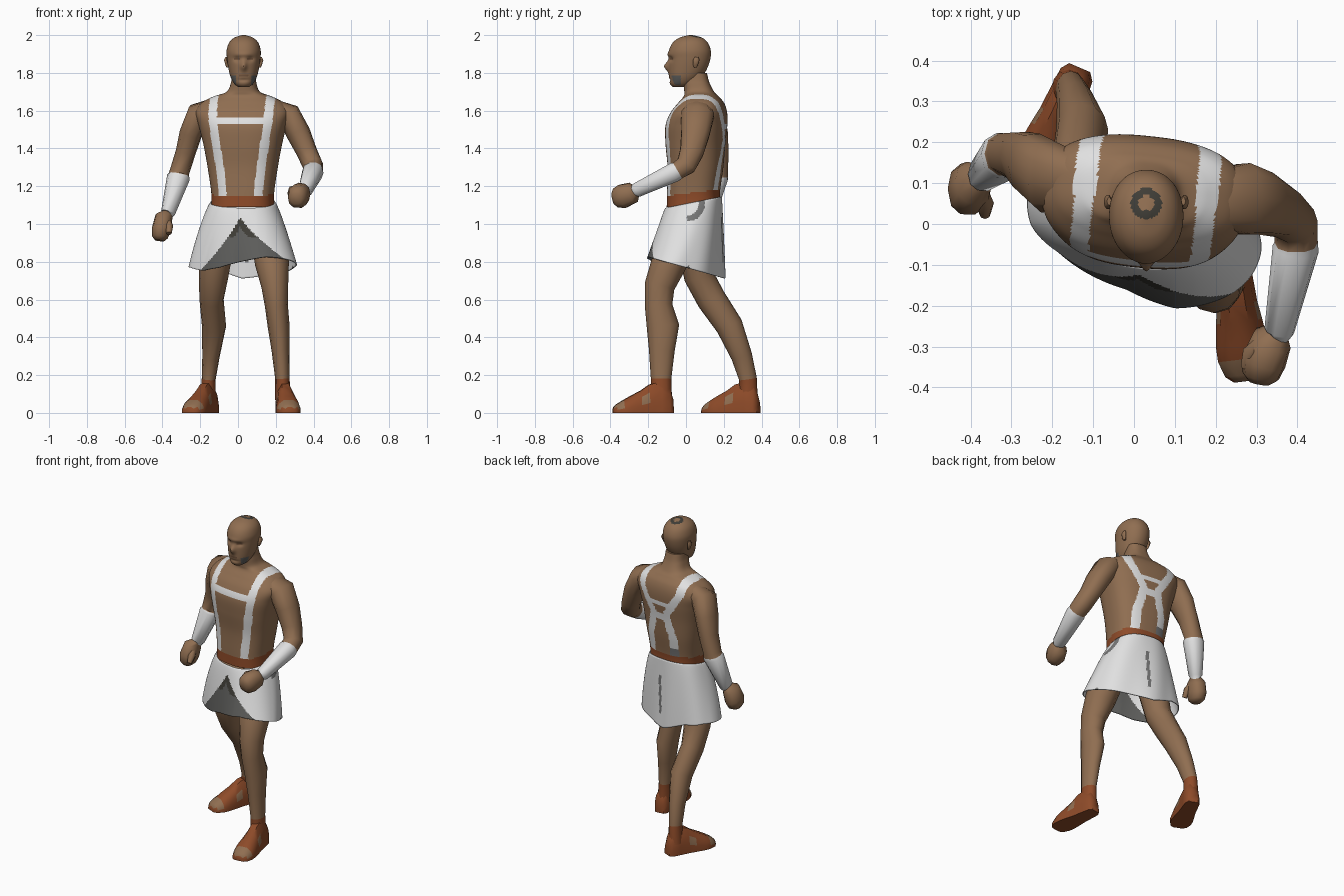
import bpy, bmesh, math
from mathutils import Vector, Matrix

if "Cube" in bpy.data.objects:
    bpy.data.objects.remove(bpy.data.objects["Cube"])
exp = math.exp

def material(name, c):
    m = bpy.data.materials.new(name)
    m.diffuse_color = (*c, 1)
    m.use_nodes = True
    m.node_tree.nodes["Principled BSDF"].inputs["Base Color"].default_value = m.diffuse_color
    return m

MATS = [material("skin", (.28, .157, .083)), material("white cloth", (.75, .75, .75)),
        material("leather", (.27, .07, .022)), material("inner cloth", (.11, .11, .105)),
        material("grey trim", (.18, .18, .18)), material("dark detail", (.05, .047, .038)),
        material("dark skin", (.17, .09, .048))]
SKIN, WHITE, LEATHER, INNER, GREY, DARK, SHADE = range(7)

def clamp(v):
    return max(0, min(1, v))

def lerp_table(t, pts):
    for (a, va), (b, vb) in zip(pts, pts[1:]):
        if a <= t <= b:
            return va + (vb - va) * (t - a) / (b - a)
    return pts[0][1] if t < pts[0][0] else pts[-1][1]

def unit(t, p):
    c, s = math.cos(t), math.sin(t)
    return math.copysign(abs(c) ** (2 / p), c), math.copysign(abs(s) ** (2 / p), s)

def skin_rings(name, rings, rule, closed=True, deform=None, angle=50):
    """Join rings of points into a surface and colour each face by rule."""
    bm = bmesh.new()
    vs = [[bm.verts.new(deform(p) if deform else p) for p in r] for r in rings]
    n = len(rings[0])
    seg = {}
    for i in range(len(vs) - 1):
        for j in range(n):
            k = (j + 1) % n
            seg[bm.faces.new((vs[i][j], vs[i][k], vs[i+1][k], vs[i+1][j]))] = i
    if closed:
        seg[bm.faces.new(vs[0][::-1])] = 0
        seg[bm.faces.new(vs[-1])] = len(vs) - 2
        bmesh.ops.recalc_face_normals(bm, faces=bm.faces)
    bm.normal_update()
    for f, i in seg.items():
        f.material_index = rule(f.calc_center_median(), f.normal, i)
    me = bpy.data.meshes.new(name)
    bm.to_mesh(me)
    bm.free()
    for m in MATS:
        me.materials.append(m)
    ob = bpy.data.objects.new(name, me)
    bpy.context.collection.objects.link(ob)
    bpy.ops.object.select_all(action='DESELECT')
    ob.select_set(True)
    bpy.context.view_layer.objects.active = ob
    bpy.ops.object.shade_smooth_by_angle(angle=math.radians(angle))
    return ob

def smooth_rows(rows, sub):
    out = []
    for i in range(len(rows) - 1):
        p = [Vector(rows[min(max(i + k, 0), len(rows) - 1)]) for k in (-1, 0, 1, 2)]
        for s in range(sub):
            t = s / sub
            out.append(tuple(.5 * (2*p[1] + (p[2]-p[0])*t + (2*p[0]-5*p[1]+4*p[2]-p[3])*t*t
                                   + (3*p[1]-p[0]-3*p[2]+p[3])*t**3)))
    return out + [rows[-1]]

def loft(name, rows, rule, sides=10, sub=1, flat=False, yaw=0, power=2, deform=None):
    """Rows are (x, y, z, half width, half depth)."""
    rows = smooth_rows(rows, sub) if sub > 1 else rows
    rings = []
    for i, (x, y, z, a, b) in enumerate(rows):
        if flat:
            u, v = (Matrix.Rotation(yaw, 3, 'Z') @ Vector(k) for k in ((1, 0, 0), (0, 1, 0)))
        else:
            lo, hi = rows[max(i - 1, 0)], rows[min(i + 1, len(rows) - 1)]
            t = (Vector(hi[:3]) - Vector(lo[:3])).normalized()
            u = (Vector((1, 0, 0)) - t * t.x).normalized()
            v = t.cross(u)
        ring = []
        for j in range(sides):
            c, s = unit(math.tau * j / sides, power)
            ring.append(Vector((x, y, z)) + u * a * c + v * b * s)
        rings.append(ring)
    return skin_rings(name, rings, rule, deform=deform)

# Torso with belt, front harness and crossed back harness
YAW = math.radians(-6)
def torso_rule(c, n, i):
    l = Matrix.Rotation(-YAW, 3, 'Z') @ (c - Vector((.027, .055, 0)))
    u, z = abs(l.x), c.z
    if z < 1.167 + .12 * l.y:
        return LEATHER
    if z > 1.69:
        return SKIN
    if l.y < 0:
        w = lerp_table(z, [(1.17, .095), (1.3, .11), (1.55, .148), (1.66, .15)])
        if abs(u - w) < .023 or (abs(z - 1.547) < .02 and u < w):
            return WHITE
    else:
        w = lerp_table(z, [(1.17, .085), (1.3, .085), (1.39, .06), (1.45, .048), (1.6, .145), (1.66, .15)])
        if abs(u - w) < .028 or (abs(z - 1.43) < .026 and u < .06):
            return GREY if z < 1.235 and l.x < 0 else WHITE
        if abs(z - 1.515) < .014 and u < .08:
            return WHITE
    return SKIN

loft("torso", [(.025, .04, 1.09, .165, .14), (.025, .04, 1.17, .166, .138), (.025, .05, 1.3, .185, .145),
               (.025, .05, 1.42, .207, .155), (.025, .055, 1.52, .232, .16), (.025, .068, 1.59, .25, .145),
               (.025, .08, 1.64, .22, .118), (.025, .08, 1.675, .155, .09), (.028, .07, 1.7, .088, .078),
               (.03, .055, 1.75, .066, .068), (.03, .05, 1.8, .06, .06)],
     torso_rule, sides=192, sub=10, flat=True, yaw=YAW, power=2.6)

# Head: brow, eye sockets and nose are pushed out of one smooth form
def face_shape(p):
    x, z = p.x - .03, p.z
    if p.y < 0:
        g = lambda v, m, w: exp(-((v - m) / w) ** 2)
        p.y -= .024 * g(x, 0, .016) * g(z, 1.835, .024) + .006 * g(x, 0, .05) * g(z, 1.897, .013)
        p.y += .011 * g(abs(x), .036, .018) * g(z, 1.873, .013)
        p.y += .006 * g(x, 0, .03) * g(z, 1.762, .008)
    return p

def head_rule(c, n, i):
    x, z = abs(c.x - .03), c.z
    if z > 1.94 and .02 < math.hypot(c.x - .03, c.y - .05) < .038:
        return DARK
    if -.075 < c.y < -.028 and x > .04 and 1.735 < z < 1.787:
        return INNER
    if c.y < -.03 and ((.02 < x < .052 and 1.868 < z < 1.881) or (x < .026 and 1.781 < z < 1.789)):
        return SHADE
    return SKIN

head = [(1.725, -.07, 0, .028), (1.742, -.085, .04, .05), (1.78, -.09, .085, .07), (1.83, -.092, .115, .082),
        (1.88, -.091, .13, .089), (1.92, -.09, .131, .09), (1.96, -.07, .115, .077),
        (1.986, -.035, .085, .05), (2.0, .015, .035, .01)]
loft("head", [(.03, (f + b) / 2, z, w, (b - f) / 2) for z, f, b, w in head], head_rule,
     sides=96, sub=8, flat=True, power=2.1, deform=face_shape)
for s in (-1, 1):
    loft("ear", [(.03 + s * .084, .05, 1.828, .006, .008), (.03 + s * .088, .05, 1.842, .009, .014),
                 (.03 + s * .094, .054, 1.868, .01, .018), (.03 + s * .091, .056, 1.884, .005, .01)],
         lambda c, n, i: SKIN, flat=True)

# Arms: shoulder to fist, with white forearm wraps
arm_rule = lambda c, n, i: WHITE if i in (5, 6, 7) else SKIN
loft("lowered_arm", [(-.13, .1, 1.61, .05, .07), (-.21, .115, 1.577, .066, .09), (-.25, .145, 1.48, .06, .08),
                     (-.277, .165, 1.38, .053, .063), (-.31, .172, 1.275, .052, .052),
                     (-.312, .17, 1.26, .055, .055), (-.316, .167, 1.245, .061, .058), (-.37, .12, 1.06, .038, .041),
                     (-.373, .117, 1.05, .03, .032), (-.393, .1, 1.03, .048, .056),
                     (-.407, .085, .97, .05, .066), (-.413, .077, .93, .042, .054),
                     (-.415, .075, .912, .025, .03)], arm_rule, power=2.3)
loft("raised_arm", [(.19, .06, 1.61, .05, .07), (.268, .062, 1.577, .066, .09), (.32, .05, 1.48, .064, .078),
                    (.365, .03, 1.38, .055, .065), (.396, 0, 1.31, .055, .056),
                    (.397, -.045, 1.283, .053, .05), (.396, -.06, 1.275, .057, .054), (.356, -.26, 1.18, .037, .04),
                    (.352, -.268, 1.177, .03, .033), (.338, -.285, 1.165, .05, .058),
                    (.318, -.335, 1.147, .055, .066), (.31, -.37, 1.138, .047, .054),
                    (.307, -.387, 1.134, .028, .03)], arm_rule, power=2.3)
loft("lowered_thumb", [(-.375, .09, 1.03, .015, .018), (-.365, .05, .99, .022, .022), (-.365, .025, .95, .014, .015)],
     lambda c, n, i: SKIN, sides=8)
loft("raised_thumb", [(.315, -.285, 1.19, .016, .018), (.285, -.315, 1.18, .02, .022), (.275, -.35, 1.16, .014, .016)],
     lambda c, n, i: SKIN, sides=8)

# Legs with leather ankles
leg_rule = lambda c, n, i: LEATHER if c.z < .175 else SKIN
loft("front_leg", [(.14, .01, 1.02, .085, .09), (.165, -.035, .9, .092, .092), (.18, -.092, .79, .09, .094),
                   (.195, -.14, .67, .071, .08), (.203, -.145, .57, .061, .073), (.215, -.122, .46, .058, .086),
                   (.225, -.128, .33, .047, .068), (.235, -.132, .18, .038, .054), (.238, -.13, .07, .042, .056)],
     leg_rule, sides=12)
loft("back_leg", [(-.08, .04, 1.02, .085, .09), (-.11, .04, .9, .09, .09), (-.13, .07, .72, .078, .08),
                  (-.14, .135, .6, .064, .078), (-.127, .23, .46, .064, .072), (-.143, .295, .3, .046, .056),
                  (-.155, .328, .18, .037, .047), (-.16, .33, .07, .042, .05)], leg_rule, sides=12)

# Shoes: sections from heel to toe, bare toes and ankle sides
def shoe(name, heel, toe):
    heel, toe = Vector((*heel, 0)), Vector((*toe, 0))
    d = (toe - heel).normalized()
    side, length = Vector((-d.y, d.x, 0)), (toe - heel).length
    prof = [(0, .028, .07), (.06, .042, .13), (.2, .046, .165), (.4, .05, .15), (.54, .057, .118),
            (.72, .064, .088), (.83, .063, .068), (.95, .05, .045), (1, .03, .03)]
    sect = [(-1, 0), (-1, .35), (-.82, .72), (-.4, 1), (.4, 1), (.82, .72), (1, .35), (1, 0)]
    def rule(c, n, i):
        if n.z < -.5 or c.z < .012:
            return LEATHER
        if i >= 6 and n.z > .3:
            return SKIN
        return SKIN if i == 3 and .06 < c.z < .11 and abs(n.dot(side)) > .5 else LEATHER
    skin_rings(name, [[heel + d * s * length + side * w * a + Vector((0, 0, h * b)) for a, b in sect]
                      for s, w, h in prof], rule)
shoe("front_shoe", (.237, -.068), (.275, -.385))
shoe("back_shoe", (-.133, .383), (-.258, .092))

# Skirt: flared open sheet, inner panel showing below the parted front
def skirt_rule(c, n, i):
    x, y, z = c
    dx = x - .01
    edge = 1.04 - (.72 if dx > 0 else 1.0) * abs(dx) ** .8
    if y < .02 and z < edge:
        return DARK if z > edge - .05 and z > .93 else INNER
    if x > .1 and y > .005 and .058 < math.hypot(y - .01, z - 1.105) < .09 and z < 1.125:
        return GREY
    if y > 0 and abs(x - .05 - .05 * (z - .9)) < .01 and .8 < z < 1.04:
        return GREY
    return WHITE

rings = []
for i in range(49):
    s = 1 - i / 48
    k = s ** .8
    ring = []
    for j in range(192):
        t = math.tau * j / 192
        c, q = unit(t, 2.4 - .4 * s)
        fold = 1 + .03 * s * math.cos(7 * t) * max(0, math.sin(t))
        p = Matrix.Rotation(math.radians(-7 - 11 * s), 3, 'Z') @ Vector(
            ((.17 + .125 * k) * c * fold, (.148 + .047 * k) * q * fold, 0))
        p += Vector((.025, .04 * (1 - k), 0))
        front, back = clamp(-p.y / .1), clamp(p.y / .15)
        # left side hangs lower in front and higher at the back
        hem = .77 - .28 * p.y - .045 * front * clamp((.15 - p.x) / .25) + .05 * back * clamp((.02 - p.x) / .15)
        p.z = 1.115 + .2 * (p.y - .04) * (1 - s) + (hem - 1.115) * s
        p.y += .03 * s * front * clamp((.1 - p.x) / .12)
        ring.append(p)
    rings.append(ring)
skirt = skin_rings("skirt", rings, skirt_rule, closed=False)
sol = skirt.modifiers.new("thickness", 'SOLIDIFY')
sol.thickness = .006
